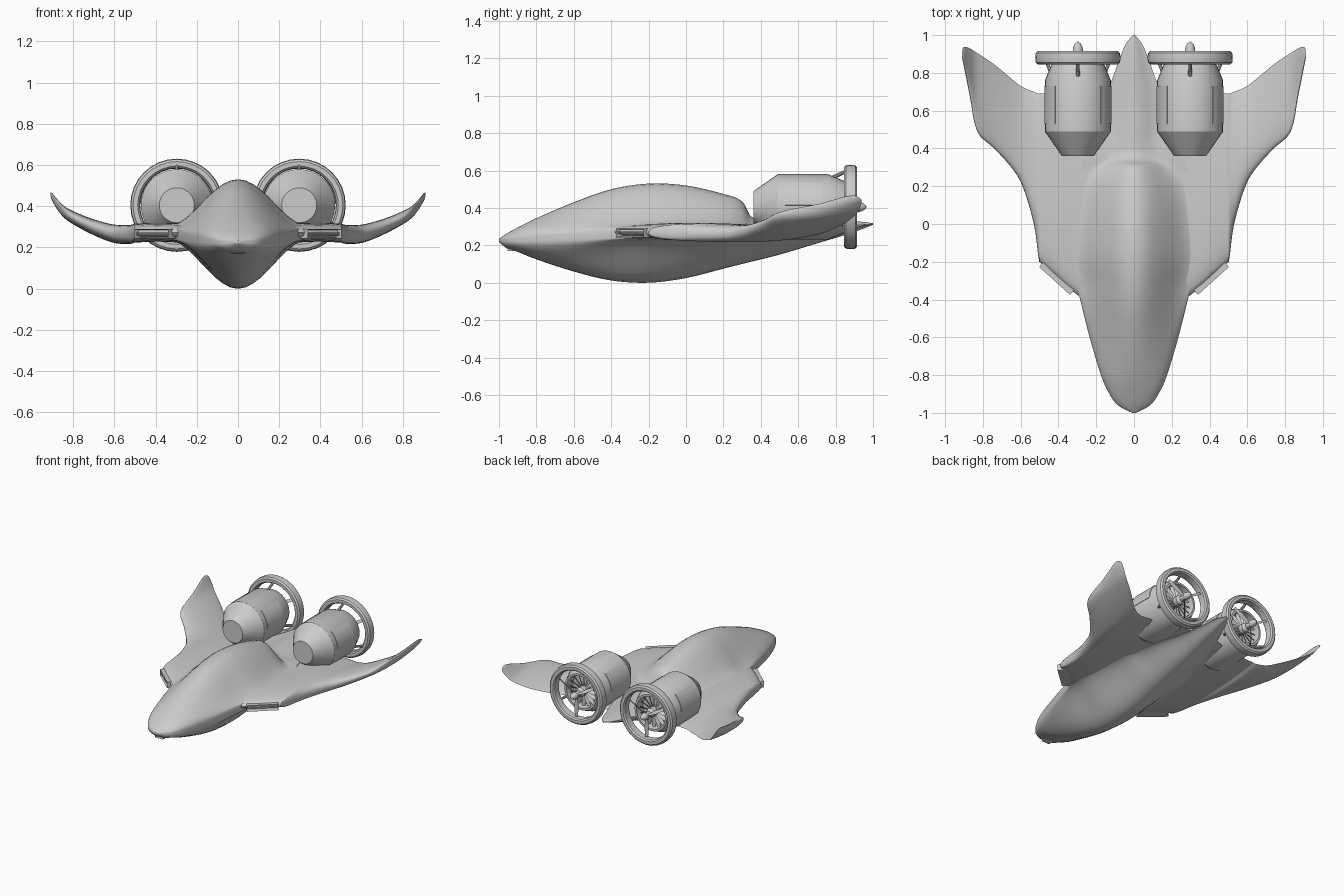
import bpy, bmesh, math
from mathutils import Matrix, Vector

if "Cube" in bpy.data.objects:
    bpy.data.objects.remove(bpy.data.objects["Cube"])


def finish(name, bm, angle=35):
    bmesh.ops.recalc_face_normals(bm, faces=bm.faces)
    me = bpy.data.meshes.new(name)
    bm.to_mesh(me)
    bm.free()
    for p in me.polygons:
        p.use_smooth = True
    me.set_sharp_from_angle(angle=math.radians(angle))
    ob = bpy.data.objects.new(name, me)
    bpy.context.collection.objects.link(ob)
    return ob


def spline(rows, n):
    """Catmull-Rom through rows of values, n steps per span."""
    out = []
    for i in range(len(rows) - 1):
        a, b, c, d = (rows[max(0, min(len(rows) - 1, i + k))] for k in (-1, 0, 1, 2))
        for j in range(n):
            t = j / n
            out.append([0.5 * (2*q + (r-p)*t + (2*p-5*q+4*r-s)*t*t + (3*q-p-3*r+s)*t**3)
                        for p, q, r, s in zip(a, b, c, d)])
    return out + [list(rows[-1])]


def loft(name, rings, angle=35, cap=True, wrap=False):
    bm = bmesh.new()
    vs = [[bm.verts.new(p) for p in ring] for ring in rings]
    n = len(rings[0])
    for i in range(len(vs) if wrap else len(vs) - 1):
        a, b = vs[i], vs[(i + 1) % len(vs)]
        for k in range(n):
            bm.faces.new((a[k], a[(k+1) % n], b[(k+1) % n], b[k]))
    if cap and not wrap:
        bm.faces.new(vs[0])
        bm.faces.new(vs[-1])
    bmesh.ops.remove_doubles(bm, verts=bm.verts, dist=1e-5)
    return finish(name, bm, angle)


def lathe(name, profile, cx, cz, seg=32, wrap=False):
    """Revolve (y, radius) points about an axis along y."""
    rings = [[(cx + r*math.cos(2*math.pi*k/seg), y, cz + r*math.sin(2*math.pi*k/seg))
              for k in range(seg)] for y, r in profile]
    return loft(name, rings, 30, False, wrap)


def vent(name, loc, size, turn, slats):
    """Hollow framed intake with its mouth towards -y."""
    bm = bmesh.new()
    bmesh.ops.create_cube(bm, size=1, matrix=Matrix.Diagonal((*size, 1)))
    mouth = min(bm.faces, key=lambda f: f.calc_center_median().y)
    bmesh.ops.inset_region(bm, faces=[mouth], thickness=size[2] * 0.18)
    bmesh.ops.translate(bm, verts=mouth.verts, vec=(0, size[1] * 0.6, 0))
    for i in range(slats):
        z = size[2] * 0.64 * ((i + 1) / (slats + 1) - 0.5)
        bmesh.ops.create_cube(bm, size=1, matrix=Matrix.Translation((0, -size[1]*0.2, z))
                              @ Matrix.Diagonal((size[0]*0.95, size[1]*0.4, size[2]*0.08, 1)))
    ob = finish(name, bm)
    ob.location = loc
    ob.rotation_euler.z = turn


# Fuselage: y, half width, hump half width, top z, bottom z, upper edge z, lower edge z
hull = [(-1, .01, .01, .235, .22, .23, .225), (-.96, .085, .085, .262, .185, .232, .222),
        (-.9, .13, .13, .295, .165, .24, .222), (-.8, .175, .175, .345, .125, .25, .225),
        (-.6, .235, .235, .43, .06, .262, .23), (-.4, .285, .285, .50, .012, .285, .235),
        (-.2, .33, .33, .53, 0, .305, .235), (0, .33, .32, .52, .025, .31, .235),
        (.2, .31, .28, .475, .075, .31, .235), (.3, .28, .2, .435, .1, .31, .24),
        (.36, .26, .13, .345, .115, .31, .24), (.5, .22, .13, .335, .15, .3, .245),
        (.7, .14, .12, .33, .21, .3, .26), (.85, .085, .085, .33, .255, .305, .285),
        (.95, .045, .045, .325, .29, .31, .305), (1, .005, .005, .318, .31, .315, .312)]
rings = []
for y, w, wt, zt, zb, et, eb in spline(hull, 4):
    m = max(0, min(1, (-.3 - y) / .6))

    def bell(t):
        t = min(1, abs(t))
        return (1 - m) * ((1 + math.cos(math.pi*t)) / 2) ** .9 + m * math.sqrt(1 - t*t)
    s = [math.sin(math.pi / 2 * k / 14) for k in range(-14, 15)]
    rings.append([(w*t, y, et + (zt - et) * bell(w*t / wt)) for t in s] +
                 [(w*t, y, eb + (zb - eb) * bell(t)) for t in reversed(s)])
loft("fuselage", rings, 50)

# Wings: x, leading y, trailing y, middle z, half thickness
wing = [(.1, -.5, .76, .27, .045), (.3, -.375, .70, .272, .046), (.4, -.29, .69, .274, .046),
        (.49, -.21, .69, .27, .046), (.505, -.18, .69, .268, .046), (.53, 0, .70, .263, .046),
        (.59, .2, .725, .265, .045), (.65, .3, .77, .28, .042), (.74, .4, .845, .315, .036),
        (.83, .49, .905, .362, .03), (.87, .68, .93, .40, .026), (.9, .83, .938, .442, .02),
        (.91, .88, .92, .458, .008)]
for side, sx in (("right", 1), ("left", -1)):
    rings = []
    for x, y0, y1, z, h in spline(wing, 4):
        us = [(1 - math.cos(math.pi*k/16)) / 2 for k in range(17)]
        foil = [(u, h * u**.4 * max(0, 1 - u)**.8 / .466) for u in us]
        rings.append([(sx*x, y0 + (y1-y0)*u, z + t) for u, t in foil] +
                     [(sx*x, y0 + (y1-y0)*u, z - t) for u, t in foil[-2:0:-1]])
    loft(side + "_wing", rings, 50)
    vent(side + "_wing_intake", (sx*.397, -.275, .266), (.22, .07, .046), sx*math.radians(42), 2)

# Nose intake
vent("nose_intake", (0, -.925, .187), (.065, .06, .034), 0, 1)

# Engines
CZ = .405
for side, cx in (("right", .297), ("left", -.297)):
    c = Vector((cx, 0, CZ))

    def radial(a, y, r):
        return c + Vector((r*math.cos(a), y, r*math.sin(a)))
    lathe(side + "_nacelle", [(.36, 0), (.36, .085), (.49, .175), (.76, .175), (.85, .137),
                              (.85, .122), (.78, .115), (.78, 0)], cx, CZ)
    lathe(side + "_ring", [(.845, .19), (.845, .212), (.855, .223), (.88, .226), (.905, .223),
                           (.915, .212), (.915, .19), (.905, .181), (.88, .178), (.855, .181)],
          cx, CZ, 32, True)
    lathe(side + "_spinner", [(.78, .035), (.85, .035), (.87, .02), (.91, .02), (.915, .027),
                              (.935, .025), (.955, .015), (.967, 0)], cx, CZ, 16)

    # Inner fan and rear propeller blades
    for part, n, y, r0, r1, chord, a0 in (("fan", 16, .81, .025, .117, .03, 0),
                                          ("propeller", 3, .9, .012, .165, .03, math.pi/6)):
        bm = bmesh.new()
        for k in range(n):
            a = a0 + 2*math.pi*k/n
            pts = []
            for r, tilt, w in ((r0, .5, .6), ((r0+r1)/2, .8, 1), (r1, 1.1, .7)):
                tan = Vector((-math.sin(a), 0, math.cos(a))) * math.sin(tilt)
                d = (tan + Vector((0, math.cos(tilt), 0))) * chord * w / 2
                nrm = d.cross(Vector((math.cos(a), 0, math.sin(a)))).normalized() * .003
                p = radial(a, y, r)
                pts.append([bm.verts.new(p + e) for e in (-d, nrm, d, -nrm)])
            for i in range(2):
                for j in range(4):
                    bm.faces.new((pts[i][j], pts[i][(j+1) % 4], pts[i+1][(j+1) % 4], pts[i+1][j]))
            bm.faces.new(pts[0])
            bm.faces.new(pts[2])
        finish(f"{side}_{part}_blades", bm)

    # Struts from nacelle to ring
    bm = bmesh.new()
    for k in range(3):
        a = math.pi/2 + 2*math.pi*k/3
        p, q = radial(a, .78, .155), radial(a, .865, .195)
        rot = (q - p).to_track_quat('Z', 'Y').to_matrix().to_4x4()
        bmesh.ops.create_cone(bm, cap_ends=True, segments=10, radius1=.011, radius2=.009,
                              depth=(q-p).length, matrix=Matrix.Translation((p+q)/2) @ rot)
    finish(side + "_struts", bm)

    # Raised access panels on the nacelle
    for k, mid in enumerate((25, 155)):
        arc = [math.radians(mid - 22 + 44*j/8) for j in range(9)]
        rings = [[radial(a, y, r) for y, r in ((.53, .17), (.53, .178), (.73, .178), (.73, .17))]
                 for a in arc]
        loft(f"{side}_nacelle_panel_{k + 1}", rings)
